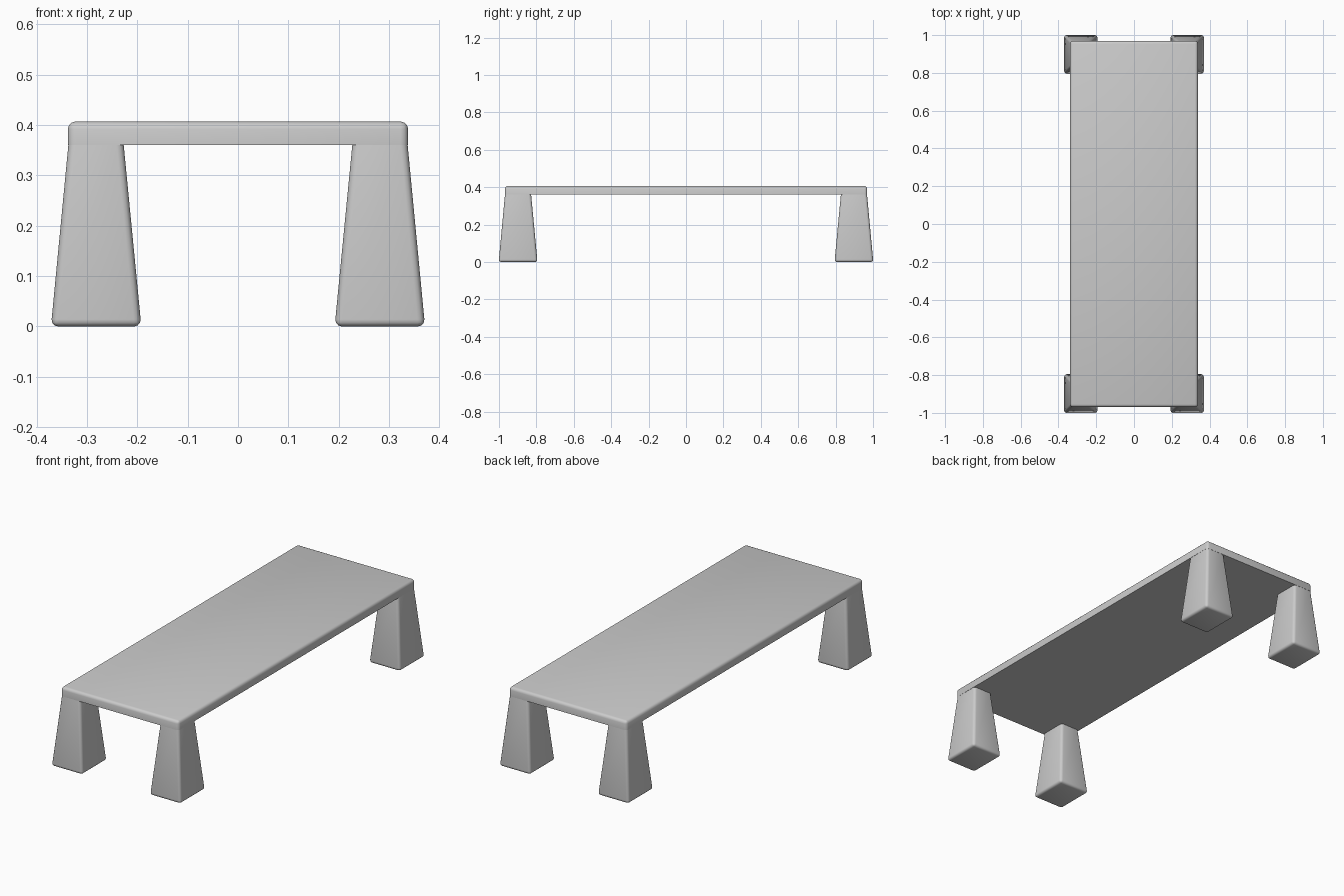
import bpy, bmesh

if "Cube" in bpy.data.objects:
    bpy.data.objects.remove(bpy.data.objects["Cube"])

LEG_TOP, TOP = 0.36, 0.407


def make_block(name, low, high, skip_bevel_z, bevel, open_top=False):
    """Tapered block; low/high = (x0, x1, y0, y1, z). Edges at skip_bevel_z stay sharp."""
    bm = bmesh.new()
    rings = []
    for x0, x1, y0, y1, z in (low, high):
        rings.append([bm.verts.new((x, y, z))
                      for x, y in ((x0, y0), (x1, y0), (x1, y1), (x0, y1))])
    b, t = rings
    bm.faces.new(b[::-1])
    if not open_top:
        bm.faces.new(t)
    for i in range(4):
        j = (i + 1) % 4
        bm.faces.new((b[i], b[j], t[j], t[i]))
    edges = [e for e in bm.edges
             if not all(abs(v.co.z - skip_bevel_z) < 1e-5 for v in e.verts)]
    bmesh.ops.bevel(bm, geom=edges, offset=bevel, segments=3, profile=0.5,
                    affect='EDGES', clamp_overlap=True)
    bmesh.ops.recalc_face_normals(bm, faces=bm.faces)
    mesh = bpy.data.meshes.new(name)
    bm.to_mesh(mesh)
    bm.free()
    obj = bpy.data.objects.new(name, mesh)
    bpy.context.collection.objects.link(obj)
    bpy.ops.object.select_all(action='DESELECT')
    obj.select_set(True)
    bpy.context.view_layer.objects.active = obj
    bpy.ops.object.shade_smooth_by_angle(angle=0.6)
    return obj


# Flat top with rounded upper rim and sharp underside
make_block("table_top",
           (-0.338, 0.338, -0.969, 0.969, LEG_TOP),
           (-0.338, 0.338, -0.969, 0.969, TOP), LEG_TOP, 0.015)

# Four legs flaring towards the floor
for ny, sy in (("front", -1), ("back", 1)):
    for nx, sx in (("left", -1), ("right", 1)):
        bx = sorted((sx * 0.192, sx * 0.3715))
        by = sorted((sy * 0.794, sy * 1.0015))
        tx = sorted((sx * 0.227, sx * 0.337))
        ty = sorted((sy * 0.828, sy * 0.968))
        make_block(f"{ny}_{nx}_leg", (*bx, *by, 0.0),
                   (*tx, *ty, LEG_TOP), LEG_TOP, 0.014, open_top=True)
